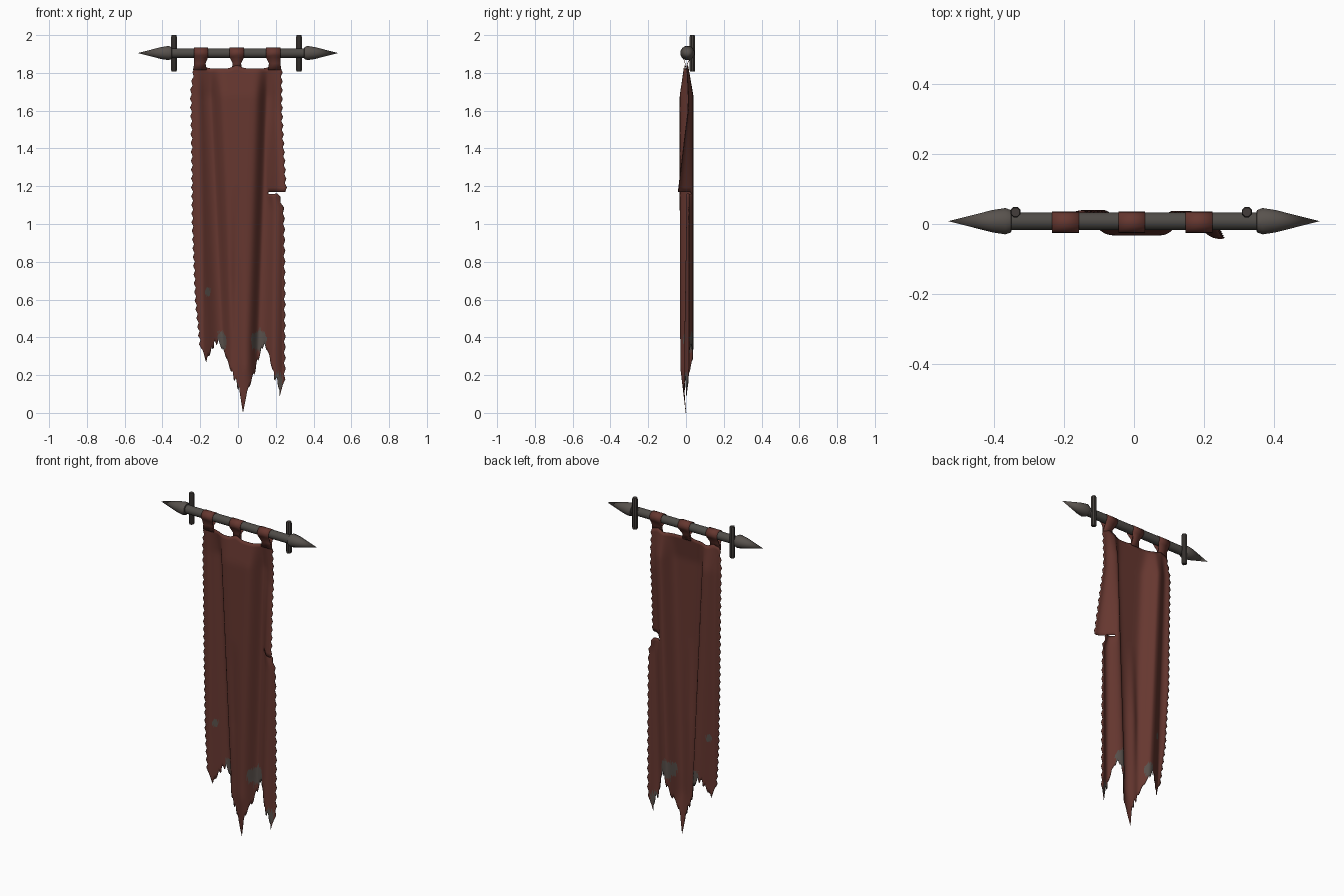
import bpy, bmesh, math, random
from mathutils import Vector

if "Cube" in bpy.data.objects:
    bpy.data.objects.remove(bpy.data.objects["Cube"])

random.seed(4)


def material(name, rgb):
    m = bpy.data.materials.new(name)
    m.diffuse_color = (*rgb, 1)
    m.use_nodes = True
    m.node_tree.nodes["Principled BSDF"].inputs["Base Color"].default_value = m.diffuse_color
    return m


CLOTH = material("worn red cloth", (0.132, 0.038, 0.029))
FADED = material("faded grey cloth", (0.098, 0.080, 0.070))
ROD = material("dark metal", (0.078, 0.071, 0.063))
TIP = material("finial metal", (0.098, 0.085, 0.075))
HOOK = material("bracket metal", (0.056, 0.048, 0.043))

ROD_Y, ROD_Z = 0.008, 1.905
TAB_X = (-0.196, -0.006, 0.186)


def finish(name, bm, mats):
    me = bpy.data.meshes.new(name)
    bm.to_mesh(me)
    bm.free()
    for m in mats:
        me.materials.append(m)
    ob = bpy.data.objects.new(name, me)
    bpy.context.collection.objects.link(ob)
    bpy.ops.object.select_all(action='DESELECT')
    ob.select_set(True)
    bpy.context.view_layer.objects.active = ob
    bpy.ops.object.shade_smooth_by_angle(angle=math.radians(40))
    return ob


def lathe(name, profile, origin, axis, mat, sides):
    """Turn (distance along axis, radius) pairs about the x or z axis."""
    bm = bmesh.new()
    rings = []
    for d, r in profile:
        ring = []
        for i in range(sides):
            a = 2 * math.pi * (i + 0.5) / sides
            c, s = r * math.cos(a), r * math.sin(a)
            p = Vector((d, c, s)) if axis == 'X' else Vector((c, s, d))
            ring.append(bm.verts.new(Vector(origin) + p))
        rings.append(ring)
    for a, b in zip(rings, rings[1:]):
        for i in range(sides):
            j = (i + 1) % sides
            bm.faces.new((a[i], a[j], b[j], b[i]))
    bm.faces.new(rings[0])
    bm.faces.new(rings[-1])
    bmesh.ops.remove_doubles(bm, verts=bm.verts, dist=0.0005)
    bmesh.ops.recalc_face_normals(bm, faces=bm.faces)
    return finish(name, bm, [mat])


def interp(points, t):
    if t <= points[0][0]:
        return points[0][1]
    for (a, fa), (b, fb) in zip(points, points[1:]):
        if t <= b:
            return fa + (fb - fa) * (t - a) / (b - a)
    return points[-1][1]


def clamp(t):
    return max(0.0, min(1.0, t))


def bump(t, centre, low_width, high_width=None):
    w = low_width if t < centre or high_width is None else high_width
    return math.exp(-((t - centre) / w) ** 2)


# Rod, pointed finials and wall brackets
lathe("rod", [(-0.37, 0.026), (0.37, 0.026)], (0, ROD_Y, ROD_Z), 'X', ROD, 12)
for side, label in ((-1, "left"), (1, "right")):
    prof = [(0.350, 0.026), (0.352, 0.033), (0.368, 0.039), (0.405, 0.033), (0.531, 0.0)]
    lathe(label + "_finial", [(side * d, r) for d, r in prof],
          (0, ROD_Y, ROD_Z), 'X', TIP, 12)
    lathe(label + "_bracket",
          [(1.808, 0.014), (1.814, 0.016), (1.992, 0.016), (2.0, 0.013)],
          (-0.008 + side * 0.331, 0.034, 0), 'Z', HOOK, 8)

# Hanging tabs: a strip looped over the rod, narrowing to the cloth
for x0, label, shift in zip(TAB_X, ("left", "middle", "right"), (-0.006, 0, 0.008)):
    bm = bmesh.new()
    neck = 0.030 if shift else 0.022
    path = [(-0.002, 1.815, neck + 0.006, shift), (-0.006, 1.85, neck, shift)]
    for i in range(13):
        a = math.radians(225 - 270 * i / 12)
        path.append((0.005 + 0.031 * math.cos(a), 1.904 + 0.030 * math.sin(a), 0.038, 0))
    path += [(0.010, 1.85, neck, shift), (0.002, 1.815, neck + 0.006, shift)]
    rows = [[bm.verts.new((x0 + s + k * w, y, z)) for k in (-1, 0, 1)] for y, z, w, s in path]
    for a, b in zip(rows, rows[1:]):
        for k in range(2):
            bm.faces.new((a[k], a[k + 1], b[k + 1], b[k]))
    tab = finish(label + "_tab", bm, [CLOTH])
    tab.modifiers.new("thickness", 'SOLIDIFY').thickness = 0.003

# Banner outline: side edges by height, ragged bottom by fraction of width
LEFT = [(0.30, -0.19), (0.6, -0.22), (1.0, -0.236), (1.4, -0.240), (1.7, -0.245), (1.83, -0.228)]
RIGHT = [(0.1, 0.232), (0.2, 0.243), (0.6, 0.243), (0.95, 0.240), (1.1, 0.236),
         (1.17, 0.236), (1.5, 0.228), (1.83, 0.226)]
BOTTOM = [(0, 0.34), (0.05, 0.27), (0.12, 0.33), (0.21, 0.37), (0.29, 0.30), (0.376, 0.19),
          (0.447, 0.125), (0.475, 0.10), (0.5125, 0.0), (0.565, 0.11), (0.635, 0.20),
          (0.69, 0.28), (0.746, 0.35), (0.80, 0.33), (0.847, 0.25), (0.882, 0.18),
          (0.94, 0.15), (0.975, 0.09), (1, 0.15)]
COLS, ROWS, TEAR_ROW, TEAR_Z = 80, 64, 28, 1.17


def fold_depth(x, z):
    """Two pleats pushed back, steep towards the forward centre panel."""
    xl = interp([(0.35, -0.085), (1.82, -0.155)], z)
    xr = interp([(0.35, 0.110), (1.82, 0.160)], z)
    y = -0.032 + 0.070 * bump(x, xl, 0.085, 0.042) + 0.068 * bump(x, xr, 0.038, 0.075)
    y += 0.018 * bump(x, -0.01, 0.03) * clamp((1.2 - z) / 0.5)
    edge = clamp((abs(x) - 0.185) / 0.05)
    y += (0.016 - y) * edge
    return min(y, 0.042) * clamp(0.35 + (1.82 - z) / 0.22) * clamp(z / 0.24)


# Banner cloth: grid with saw-toothed sides, frayed hem and a torn flap
bm = bmesh.new()


def cloth_point(c, z, tooth, flap):
    u = c / COLS
    le, ri = interp(LEFT, z), interp(RIGHT, z)
    x = le + (ri - le) * u
    y = fold_depth(x, z)
    w = clamp((u - 0.82) / 0.18)
    if flap:  # cloth curling forward above the tear
        w *= clamp((1.6 - z) / 0.43)
        x, y = x + 0.014 * w, y - 0.058 * w
    else:  # cloth shrinking back below the tear
        x -= 0.030 * w * clamp((z - 1.08) / 0.09)
    if tooth and c in (0, COLS):
        x += 0.010 if c else -0.010
    return bm.verts.new((x, y, z))


uppers, lowers = [], []
for c in range(COLS + 1):
    u = c / COLS
    top = 1.823 + sum(0.016 * bump(-0.228 + 0.454 * u, t, 0.03) for t in TAB_X)
    low = interp(BOTTOM, u)
    if c % 4 in (1, 2) and low > 0.1:
        low += random.uniform(0.005, 0.032)
    n = ROWS - TEAR_ROW
    upper = [cloth_point(c, top + (TEAR_Z - top) * r / TEAR_ROW, r % 2, True)
             for r in range(TEAR_ROW + 1)]
    lower = [cloth_point(c, TEAR_Z + (low - TEAR_Z) * r / n, r % 2, False)
             for r in range(1, n + 1)]
    start = cloth_point(c, TEAR_Z - 0.01, 0, False) if u > 0.84 else upper[-1]
    uppers.append(upper)
    lowers.append([start] + lower)
for part in (uppers, lowers):
    for a, b in zip(part, part[1:]):
        for r in range(len(a) - 1):
            bm.faces.new((a[r], a[r + 1], b[r + 1], b[r]))

# Faded patches around the notches and the right point
SPOTS = [(0.110, 0.385, 0.044, 0.056), (-0.085, 0.385, 0.026, 0.045),
         (0.212, 0.165, 0.028, 0.046), (-0.16, 0.635, 0.015, 0.022),
         (-0.010, 0.135, 0.012, 0.025)]
for f in bm.faces:
    p = f.calc_center_median()
    if any(((p.x - x) / w) ** 2 + ((p.z - z) / h) ** 2 < 1 for x, z, w, h in SPOTS):
        f.material_index = 1
banner = finish("banner_cloth", bm, [CLOTH, FADED])
mod = banner.modifiers.new("thickness", 'SOLIDIFY')
mod.thickness, mod.offset = 0.003, 0
